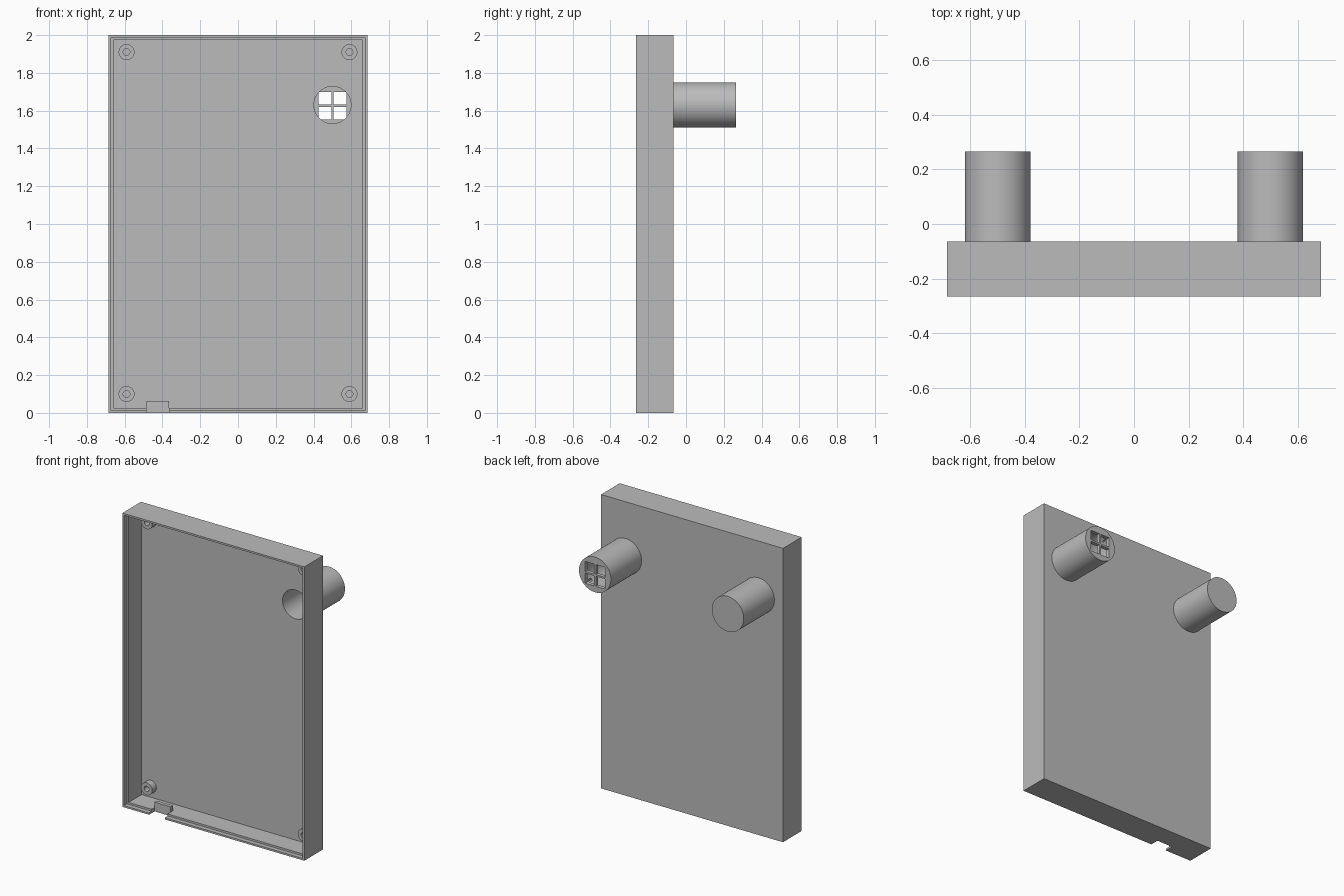
import bpy
from math import radians

if "Cube" in bpy.data.objects:
    bpy.data.objects.remove(bpy.data.objects["Cube"], do_unlink=True)

grey = bpy.data.materials.new("plain grey")
grey.use_nodes = True
grey.diffuse_color = (0.5, 0.5, 0.5, 1)
grey.node_tree.nodes["Principled BSDF"].inputs["Base Color"].default_value = (0.5, 0.5, 0.5, 1)

FRONT, BACK, END = -0.265, -0.065, 0.265
FLOOR = -0.095
HALF_W, HEIGHT = 0.685, 2.0


def box(name, x0, x1, y0, y1, z0, z1):
    bpy.ops.mesh.primitive_cube_add(size=1, location=((x0 + x1) / 2, (y0 + y1) / 2, (z0 + z1) / 2))
    ob = bpy.context.object
    ob.name = name
    ob.scale = (x1 - x0, y1 - y0, z1 - z0)
    bpy.ops.object.transform_apply(location=False, rotation=False, scale=True)
    ob.data.materials.append(grey)
    return ob


def rod(name, x, z, radius, y0, y1, sides=64):
    bpy.ops.mesh.primitive_cylinder_add(vertices=sides, radius=radius, depth=y1 - y0,
                                        location=(x, (y0 + y1) / 2, z), rotation=(radians(90), 0, 0))
    ob = bpy.context.object
    ob.name = name
    ob.data.materials.append(grey)
    return ob


def cut(target, *cutters):
    for cutter in cutters:
        mod = target.modifiers.new("cut", 'BOOLEAN')
        mod.operation = 'DIFFERENCE'
        mod.solver = 'EXACT'
        mod.object = cutter
        bpy.context.view_layer.objects.active = target
        bpy.ops.object.modifier_apply(modifier=mod.name)
        bpy.data.objects.remove(cutter, do_unlink=True)


def smooth(ob):
    bpy.ops.object.select_all(action='DESELECT')
    ob.select_set(True)
    bpy.context.view_layer.objects.active = ob
    bpy.ops.object.shade_smooth_by_angle(angle=radians(30))


def inset_box(name, inset, y0, y1):
    return box(name, inset - HALF_W, HALF_W - inset, y0, y1, inset, HEIGHT - inset)


# Open tray with a stepped rim, a cable notch and a bore for the speaker tube
TUBE_X, TUBE_Z = 0.5, 1.63
tray = inset_box("tray", 0, FRONT, BACK)
cut(tray,
    inset_box("cavity_cutter", 0.026, FRONT - 0.1, FLOOR),
    inset_box("rim_cutter", 0.0125, FRONT - 0.1, FRONT + 0.03),
    box("notch_cutter", -0.485, -0.365, FRONT - 0.1, -0.205, -0.1, 0.063),
    rod("bore_cutter", TUBE_X, TUBE_Z, 0.098, FLOOR - 0.05, BACK + 0.05))
smooth(tray)

# Stop block behind the cable notch
box("notch_block", -0.485, -0.365, -0.205, -0.18, 0.001, 0.063)

# Hollow tube with a four-pane grille in its end
tube = rod("grille_tube", TUBE_X, TUBE_Z, 0.12, BACK, END)
cut(tube, rod("tube_cutter", TUBE_X, TUBE_Z, 0.098, BACK - 0.05, END - 0.025))
for sx in (-1, 1):
    for sz in (-1, 1):
        cx, cz, r = TUBE_X + sx * 0.04, TUBE_Z - 0.004 + sz * 0.04, 0.034
        cut(tube, box("pane_cutter", cx - r, cx + r, END - 0.06, END + 0.05, cz - r, cz + r))
smooth(tube)

# Matching solid cylinder on the other side
smooth(rod("solid_cylinder", -TUBE_X, TUBE_Z, 0.12, BACK, END))

# Screw posts in the four corners
for side, x in (("right", -0.59), ("left", 0.59)):
    for level, z in (("lower", 0.1), ("upper", 1.91)):
        post = rod(f"{level}_{side}_screw_post", x, z, 0.042, -0.14, FLOOR + 0.005, 32)
        cut(post, rod("screw_cutter", x, z, 0.018, -0.2, FLOOR, 32))
        smooth(post)
